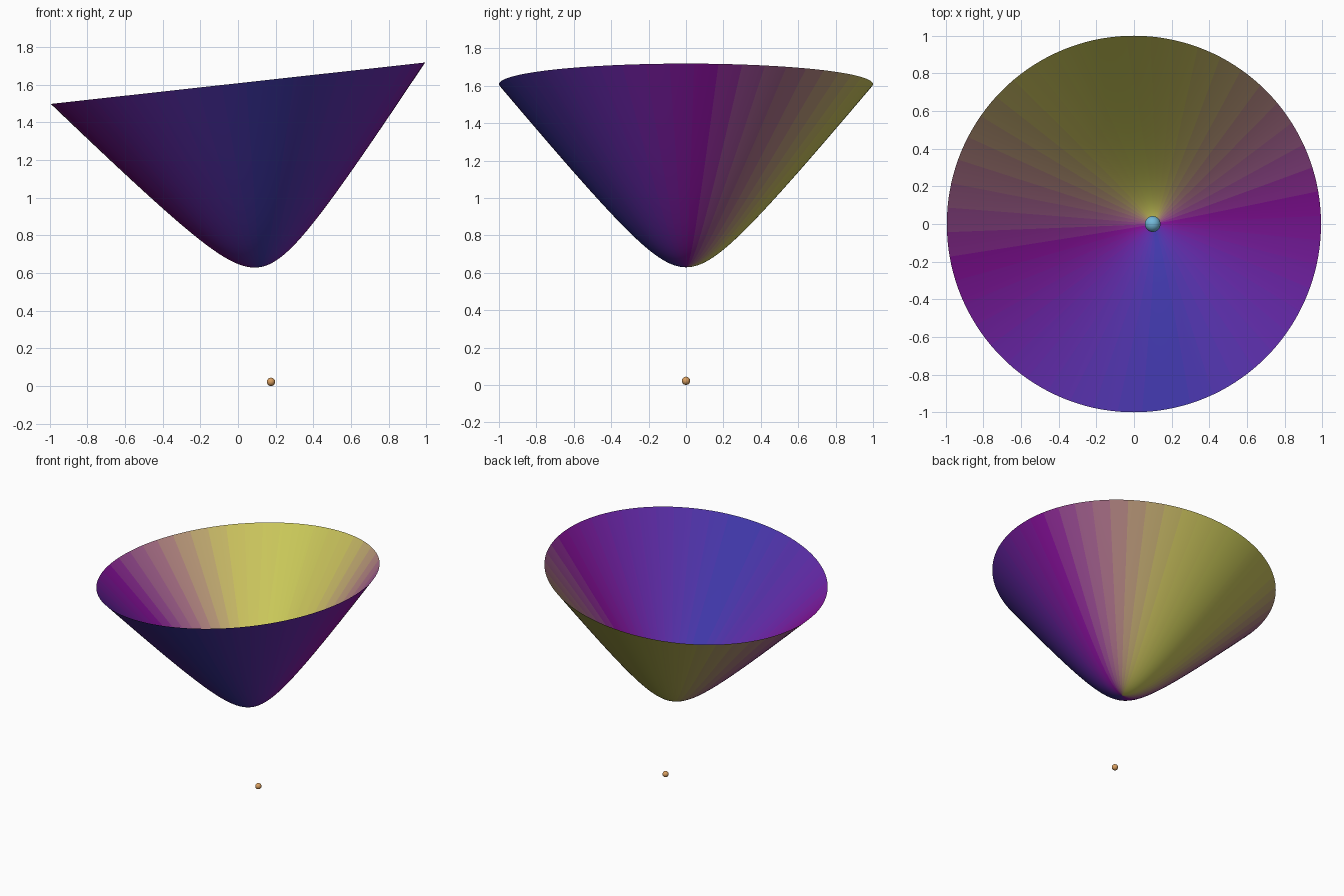
import bpy, bmesh, math
from mathutils import Matrix, Vector

if "Cube" in bpy.data.objects:
    bpy.data.objects.remove(bpy.data.objects["Cube"])

TILT = math.atan2(0.22, 1.99)
FOCUS = Vector((0.175, 0, 0.022))                 # lower focus
AXIS = Vector((-math.sin(TILT), 0, math.cos(TILT)))
A, C = 0.267, 0.345                               # hyperbola constants
B = math.sqrt(C * C - A * A)
SEGS, RINGS, BANDS = 144, 48, 24


def material(name, rgb):
    m = bpy.data.materials.new(name)
    m.diffuse_color = (*rgb, 1)
    m.use_nodes = True
    m.node_tree.nodes["Principled BSDF"].inputs["Base Color"].default_value = m.diffuse_color
    return m


# Colour ramp around the bowl: yellow at the back to blue at the front
STOPS = [(0.0, (.60, .60, .10)), (0.16, (.58, .52, .11)), (0.34, (.42, .18, .24)),
         (0.5, (.27, .004, .34)), (0.7, (.14, .02, .40)), (1.0, (.045, .04, .40))]


def ramp(f):
    for (f0, c0), (f1, c1) in zip(STOPS, STOPS[1:]):
        if f <= f1:
            return Vector(c0).lerp(Vector(c1), (f - f0) / (f1 - f0))
    return Vector(STOPS[-1][1])


# Bowl: one sheet of a hyperboloid of revolution, tilted about the lower focus
mesh = bpy.data.meshes.new("hyperboloid_bowl")
bm = bmesh.new()
rings = []
for i in range(1, RINGS + 1):
    r = (i / RINGS) ** 1.4
    t = C + A * math.sqrt(1 + (r / B) ** 2)
    rings.append([bm.verts.new((r * math.cos(2 * math.pi * j / SEGS),
                                r * math.sin(2 * math.pi * j / SEGS), t)) for j in range(SEGS)])
tip = bm.verts.new((0, 0, C + A))
for j in range(SEGS):
    k = (j + 1) % SEGS
    angle = (360 * (j + 0.5) / SEGS - 100) % 360
    band = min(int(min(angle, 360 - angle) / 180 * BANDS), BANDS - 1)
    faces = [bm.faces.new((tip, rings[0][j], rings[0][k]))]
    for lo, hi in zip(rings, rings[1:]):
        faces.append(bm.faces.new((lo[j], hi[j], hi[k], lo[k])))
    for f in faces:
        f.material_index = band
        f.smooth = True
bm.transform(Matrix.Translation(FOCUS) @ Matrix.Rotation(-TILT, 4, 'Y'))
bm.to_mesh(mesh)
bm.free()
for n in range(BANDS):
    mesh.materials.append(material(f"bowl_band_{n}", ramp((n + 0.5) / BANDS)))
bpy.context.collection.objects.link(bpy.data.objects.new("hyperboloid_bowl", mesh))


# Focus markers: one below the bowl, one inside it
def ball(name, centre, radius, rgb):
    bpy.ops.mesh.primitive_uv_sphere_add(segments=32, ring_count=16, radius=radius, location=centre)
    ob = bpy.context.object
    ob.name = name
    bpy.ops.object.shade_smooth()
    ob.data.materials.append(material(name + "_colour", rgb))


ball("lower_focus_ball", FOCUS, 0.022, (.70, .35, .12))
ball("upper_focus_ball", FOCUS + AXIS * 2 * C, 0.042, (.17, .48, .68))
